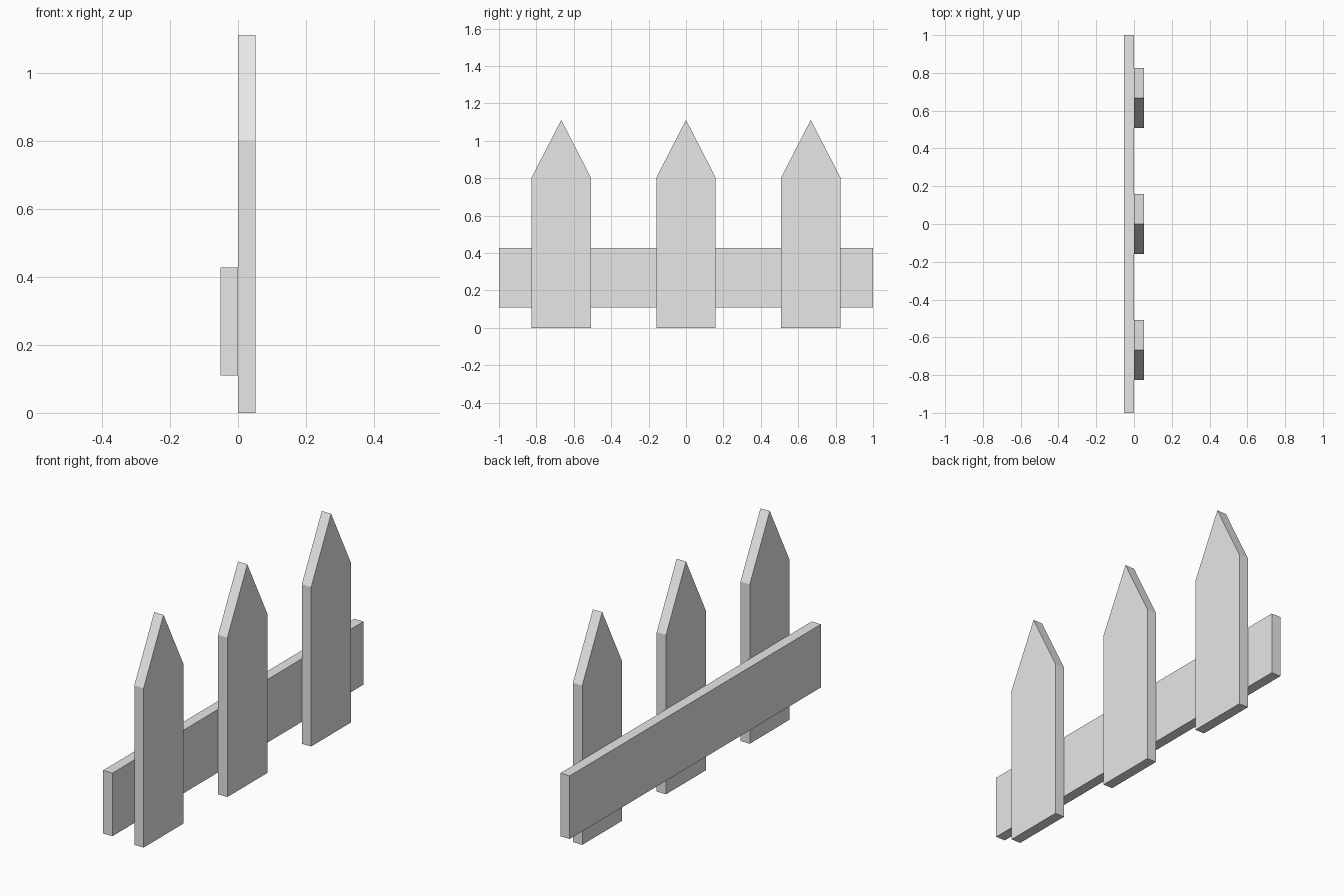
import bpy
import bmesh

cube = bpy.data.objects.get("Cube")
if cube:
    bpy.data.objects.remove(cube, do_unlink=True)

THICK = 0.052

# Single painted colour
paint = bpy.data.materials.new("pale_grey")
paint.use_nodes = True
grey = (0.8, 0.8, 0.8, 1.0)
paint.diffuse_color = grey
paint.node_tree.nodes["Principled BSDF"].inputs["Base Color"].default_value = grey


def board(name, profile, x0, x1, y=0.0):
    """Extrude a (y, z) outline from x0 to x1."""
    bm = bmesh.new()
    face = bm.faces.new([bm.verts.new((x0, py, pz)) for py, pz in profile])
    out = bmesh.ops.extrude_face_region(bm, geom=[face])
    verts = [v for v in out["geom"] if isinstance(v, bmesh.types.BMVert)]
    bmesh.ops.translate(bm, verts=verts, vec=(x1 - x0, 0, 0))
    bmesh.ops.recalc_face_normals(bm, faces=bm.faces)
    mesh = bpy.data.meshes.new(name)
    bm.to_mesh(mesh)
    bm.free()
    mesh.materials.append(paint)
    obj = bpy.data.objects.new(name, mesh)
    obj.location.y = y
    bpy.context.collection.objects.link(obj)
    return obj


# Horizontal rail behind the pickets
board("rail", [(-1, 0.11), (1, 0.11), (1, 0.428), (-1, 0.428)], -THICK, 0)

# Pointed pickets, evenly spaced along the rail
half = 0.159
picket = [(-half, 0), (half, 0), (half, 0.803), (0, 1.112), (-half, 0.803)]
for label, y in (("front", -0.667), ("middle", 0), ("back", 0.667)):
    board(label + "_picket", picket, 0, THICK, y)
